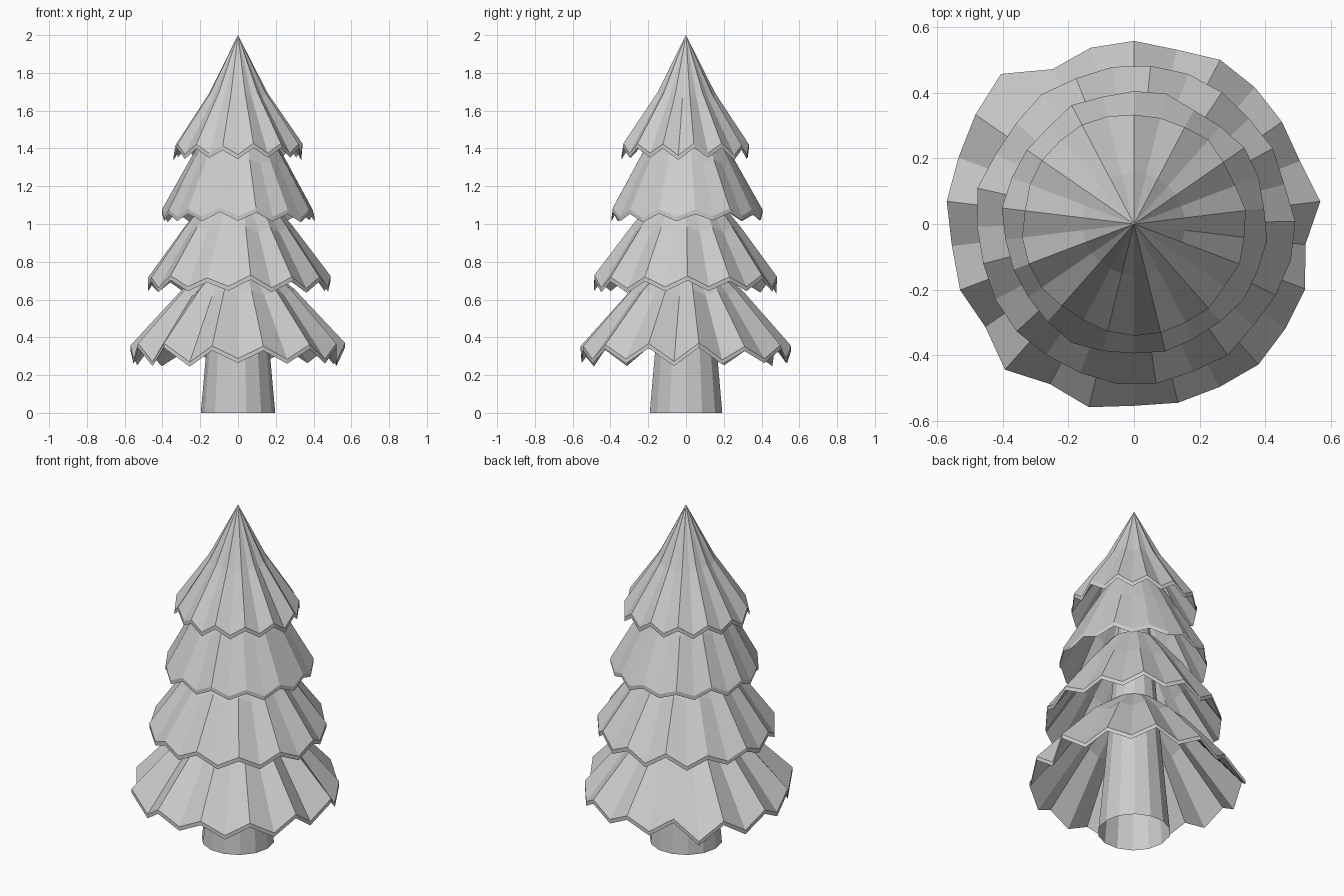
import bpy, bmesh, math, random

if "Cube" in bpy.data.objects:
    bpy.data.objects.remove(bpy.data.objects["Cube"])

random.seed(4)
N = 26  # folds around each skirt


def make_object(name, bm):
    bmesh.ops.recalc_face_normals(bm, faces=bm.faces[:])
    mesh = bpy.data.meshes.new(name)
    bm.to_mesh(mesh)
    bm.free()
    obj = bpy.data.objects.new(name, mesh)
    bpy.context.collection.objects.link(obj)
    return obj


def bridge(bm, a, b):
    n = len(a)
    for i in range(n):
        j = (i + 1) % n
        bm.faces.new((a[i], a[j], b[j], b[i]))


def skirt(name, profile, amp, turn=0, radii=None, tip=None, drop=.024):
    """Pleated cone shell: profile is (radius, z) from top to rim, folds grow to the rim."""
    bm = bmesh.new()
    top_r, rim_r = profile[0][0], profile[-1][0]
    scale = [r / rim_r for r in radii] if radii else \
        [1 + random.uniform(-.015, .03) for _ in range(N)]
    lift = [(amp if i % 2 == 0 else -amp) * random.uniform(.7, 1.25) for i in range(N)]
    layers = []
    for down in (0, drop):  # outer surface, then the underside straight below it
        rings = []
        for r, z in profile:
            k = r / rim_r if tip else (r - top_r) / (rim_r - top_r)
            ring = []
            for i in range(N):
                a = math.radians(90 + turn) - math.tau * i / N
                rr = r * (1 + (scale[i] - 1) * k)
                ring.append(bm.verts.new((rr * math.cos(a), rr * math.sin(a),
                                          z + lift[i] * k - down)))
            rings.append(ring)
        for a, b in zip(rings, rings[1:]):
            bridge(bm, a, b)
        if tip:
            apex = bm.verts.new((0, 0, tip - down))
            for i in range(N):
                bm.faces.new((apex, rings[0][i], rings[0][(i + 1) % N]))
        layers.append(rings)
    bridge(bm, layers[0][-1], layers[1][-1])  # rim band
    if not tip:
        bridge(bm, layers[0][0], layers[1][0])
    return make_object(name, bm)


# Trunk: tapered, open tube running up inside the branches
bm = bmesh.new()
rings = []
for r, z in ((.197, 0), (.163, .38), (.085, 1.3)):
    rings.append([bm.verts.new((r * math.cos(math.tau * i / 14), r * math.sin(math.tau * i / 14), z))
                  for i in range(14)])
for a, b in zip(rings, rings[1:]):
    bridge(bm, a, b)
make_object("trunk", bm)

# Branch skirts, lowest to highest
low_radii = [.557, .546, .564, .555, .547, .54, .571, .525, .557, .56, .571, .56, .56,
             .553, .574, .55, .592, .55, .566, .558, .574, .571, .586, .61, .532, .552]
skirt("bottom_branches", [(.13, .79), (.30, .635), (.565, .32)], .042, 0, low_radii)
skirt("lower_middle_branches", [(.13, 1.18), (.29, .97), (.478, .693)], .03, -6)
skirt("upper_middle_branches", [(.12, 1.57), (.255, 1.33), (.397, 1.06)], .022)
skirt("top_branches", [(.155, 1.68), (.334, 1.395)], .026, 0, None, 2.0)
